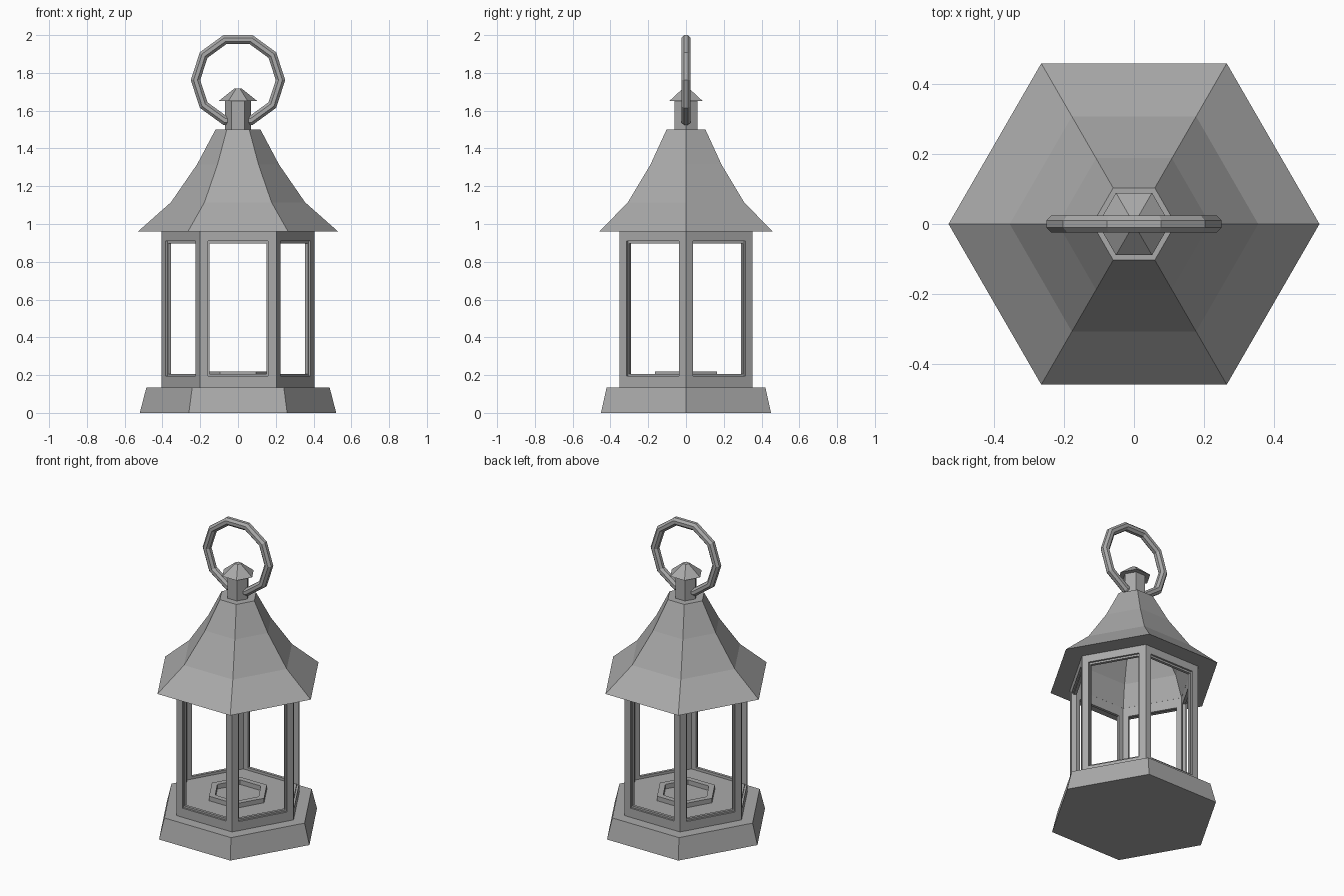
import bpy
import bmesh
from math import sin, cos, pi, sqrt

cube = bpy.data.objects.get("Cube")
if cube:
    bpy.data.objects.remove(cube, do_unlink=True)

grey = bpy.data.materials.new("grey_metal")
grey.use_nodes = True
COLOUR = (0.4, 0.4, 0.4, 1)
grey.diffuse_color = COLOUR
grey.node_tree.nodes["Principled BSDF"].inputs["Base Color"].default_value = COLOUR


def finish(name, bm):
    bmesh.ops.remove_doubles(bm, verts=bm.verts, dist=1e-5)
    bmesh.ops.recalc_face_normals(bm, faces=bm.faces)
    mesh = bpy.data.meshes.new(name)
    bm.to_mesh(mesh)
    bm.free()
    mesh.materials.append(grey)
    obj = bpy.data.objects.new(name, mesh)
    bpy.context.collection.objects.link(obj)
    return obj


def bridge(bm, a, b):
    n = len(a)
    for i in range(n):
        j = (i + 1) % n
        bm.faces.new((a[i], a[j], b[j], b[i]))


def hex_lathe(name, profile, closed=False):
    """Six-sided turned shape; open profiles are capped at both ends."""
    bm = bmesh.new()
    rings = [[bm.verts.new((r * cos(k * pi / 3), r * sin(k * pi / 3), z))
              for k in range(6)] for r, z in profile]
    for a, b in zip(rings, rings[1:]):
        bridge(bm, a, b)
    if closed:
        bridge(bm, rings[-1], rings[0])
    else:
        bm.faces.new(rings[0])
        bm.faces.new(rings[-1])
    return finish(name, bm)


# Plinth, floor and candle holder
hex_lathe("base", [(0.52, 0), (0.485, 0.135)])
hex_lathe("floor", [(0.38, 0.13), (0.38, 0.19)])
hex_lathe("candle_holder",
          [(0.19, 0.185), (0.19, 0.22), (0.15, 0.22), (0.15, 0.185)], closed=True)

# Six window walls, each a nest of rectangles: face, rebate, opening, inside
WALL = 0.405 * sqrt(3) / 2
THICK = 0.03
INNER_HALF = (WALL - THICK) / sqrt(3)
LOOPS = [  # half width, bottom, top, depth
    (0.2025, 0.135, 0.96, 0),
    (0.16, 0.195, 0.91, 0),
    (0.16, 0.195, 0.91, 0.012),
    (0.152, 0.207, 0.898, 0.012),
    (0.152, 0.207, 0.898, THICK),
    (INNER_HALF, 0.135, 0.96, THICK),
]
bm = bmesh.new()
for k in range(6):
    a = pi / 6 + k * pi / 3
    loops = []
    for half, low, high, depth in LOOPS:
        d = WALL - depth
        corners = [(-half, low), (half, low), (half, high), (-half, high)]
        loops.append([bm.verts.new((d * cos(a) - u * sin(a), d * sin(a) + u * cos(a), z))
                      for u, z in corners])
    for p, q in zip(loops, loops[1:]):
        bridge(bm, p, q)
    # top and bottom edges of the wall
    for i, j in ((0, 1), (2, 3)):
        bm.faces.new((loops[0][i], loops[0][j], loops[-1][j], loops[-1][i]))
finish("window_walls", bm)

# Hollow flared roof
hex_lathe("roof", [(0.119, 1.5), (0.217, 1.315), (0.355, 1.115), (0.53, 0.96),
                   (0.37, 0.96), (0.325, 1.1), (0.19, 1.305), (0.1, 1.475)])

# Neck and finial cap
hex_lathe("neck", [(0.07, 1.49), (0.07, 1.66)])
hex_lathe("finial_cap", [(0.103, 1.65), (0.02, 1.717)])

# Ten-sided carrying ring with an octagonal section
MAJOR, MINOR, CENTRE = 0.225, 0.027, 1.762
bm = bmesh.new()
sections = []
for i in range(10):
    a = i * pi / 5
    section = []
    for k in range(8):
        t = (k + 0.5) * pi / 4
        r = MAJOR + MINOR * cos(t)
        section.append(bm.verts.new((r * cos(a), MINOR * sin(t), CENTRE + r * sin(a))))
    sections.append(section)
for i in range(10):
    bridge(bm, sections[i], sections[(i + 1) % 10])
finish("carrying_ring", bm)
